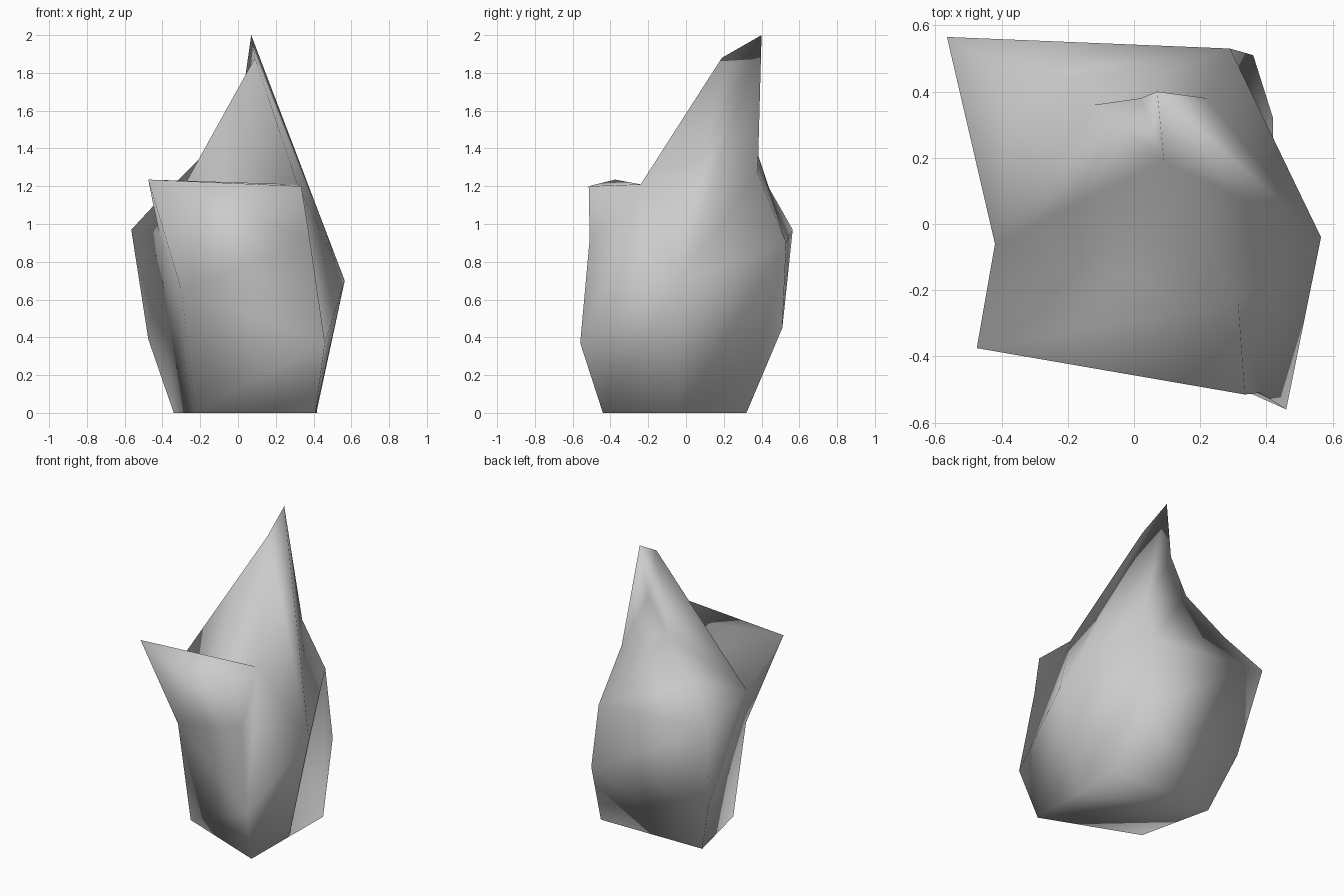
import bpy, bmesh

cube = bpy.data.objects.get("Cube")
if cube:
    bpy.data.objects.remove(cube, do_unlink=True)

# Named corners of the rock
corners = {
    # base outline
    "base_left": (-.225, -.19, 0), "base_front": (.41, -.44, 0), "base_side": (.415, -.04, 0),
    "base_right": (.42, .32, 0), "base_back": (-.34, .31, 0),
    # widest part of the body
    "knee": (-.30, -.22, .65), "foot": (.46, -.56, .37), "hip": (.565, -.04, .70),
    "heel": (.36, .51, .45), "rear": (.29, .53, .90), "calf": (-.475, .43, .39),
    "wing": (-.565, .565, .97), "notch": (-.42, -.06, .96), "chest": (.38, -.51, .92),
    # front ledge
    "lip": (-.475, -.375, 1.235), "brow": (.335, -.515, 1.2), "inner": (.315, -.24, 1.21),
    # spire
    "nape": (.22, .38, 1.27), "shoulder": (-.12, .36, 1.43), "blade": (-.36, .44, 1.19),
    "throat": (.02, .38, 1.65), "tip": (.07, .40, 2.0), "crest": (.09, .19, 1.88),
}

# Facets fanned out from a hub corner to the corners around it
fans = {
    "hip": "inner crest tip nape rear base_side base_front foot inner",
    "inner": "brow chest foot",
    "notch": "knee lip inner crest shoulder blade wing calf base_back knee",
    "throat": "tip crest shoulder nape tip",
    "rear": "nape shoulder blade wing heel base_right base_side",
    "calf": "wing heel base_back",
    "foot": "chest knee base_left base_front",
    "lip": "knee chest brow inner",
    "heel": "base_right base_back",
    "knee": "base_back base_left",
}

bm = bmesh.new()
vert = {name: bm.verts.new(co) for name, co in corners.items()}
for hub, rim in fans.items():
    rim = rim.split()
    for a, b in zip(rim, rim[1:]):
        bm.faces.new((vert[hub], vert[a], vert[b]))
bm.faces.new([v for name, v in vert.items() if name.startswith("base")])
bmesh.ops.recalc_face_normals(bm, faces=bm.faces)

# The whole rock is shaded softly
for face in bm.faces:
    face.smooth = True

mesh = bpy.data.meshes.new("rock")
bm.to_mesh(mesh)
bm.free()
rock = bpy.data.objects.new("rock", mesh)
bpy.context.collection.objects.link(rock)

# Plain grey stone
stone = bpy.data.materials.new("grey_stone")
stone.use_nodes = True
stone.diffuse_color = (.6, .6, .6, 1)
stone.node_tree.nodes["Principled BSDF"].inputs["Base Color"].default_value = (.6, .6, .6, 1)
mesh.materials.append(stone)
